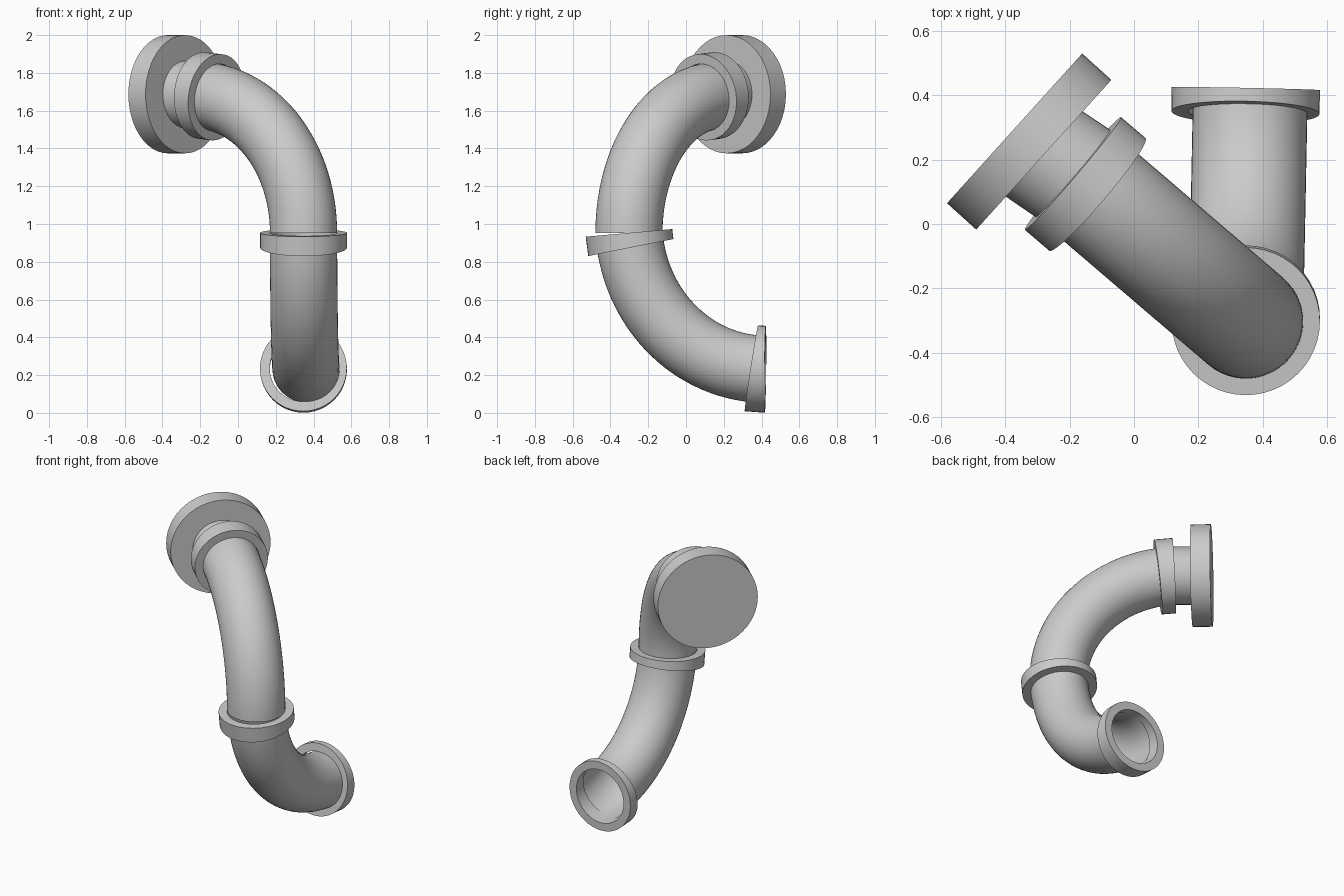
import bpy, bmesh, math
from mathutils import Vector

cube = bpy.data.objects.get("Cube")
if cube:
    bpy.data.objects.remove(cube, do_unlink=True)

SEG = 48        # sides of every round section
PIPE = 0.178    # pipe radius
COLLAR = 0.23   # collar radius

GREY = (0.6, 0.6, 0.6, 1)
metal = bpy.data.materials.new("plain grey")
metal.use_nodes = True
metal.diffuse_color = GREY
metal.node_tree.nodes["Principled BSDF"].inputs["Base Color"].default_value = GREY


def loft(name, sections, side, loop=False, caps=False):
    """Skin round sections (centre, normal, radius) in order."""
    bm = bmesh.new()
    rings = []
    for centre, normal, radius in sections:
        n = Vector(normal).normalized()
        u = Vector(side)
        u = (u - n * u.dot(n)).normalized()
        v = n.cross(u)
        rings.append([bm.verts.new(Vector(centre) + radius * (
            u * math.cos(2 * math.pi * i / SEG) + v * math.sin(2 * math.pi * i / SEG)))
            for i in range(SEG)])
    pairs = list(zip(rings, rings[1:]))
    if loop:
        pairs.append((rings[-1], rings[0]))
    for a, b in pairs:
        for i in range(SEG):
            j = (i + 1) % SEG
            bm.faces.new((a[i], a[j], b[j], b[i]))
    if caps:
        bm.faces.new(rings[0][::-1])
        bm.faces.new(rings[-1])
    if loop or caps:
        bmesh.ops.recalc_face_normals(bm, faces=bm.faces)
    mesh = bpy.data.meshes.new(name)
    bm.to_mesh(mesh)
    bm.free()
    mesh.materials.append(metal)
    ob = bpy.data.objects.new(name, mesh)
    bpy.context.collection.objects.link(ob)
    bpy.ops.object.select_all(action='DESELECT')
    ob.select_set(True)
    bpy.context.view_layer.objects.active = ob
    bpy.ops.object.shade_smooth_by_angle(angle=math.radians(35))
    return ob


def collar(name, c0, n0, c1, n1, side):
    """Wedge-shaped ring between two tilted planes, bored to the pipe."""
    return loft(name, [(c0, n0, COLLAR), (c1, n1, COLLAR),
                       (c1, n1, PIPE), (c0, n0, PIPE)], side, loop=True)


def elbow(origin, along, a, b, up, t0, t1, steps=28):
    """Sections of a bend: starts along up, turns towards along."""
    out = []
    for k in range(steps + 1):
        t = math.radians(t0 + (t1 - t0) * k / steps)
        p = origin + along * a * (1 - math.cos(t)) + up * b * math.sin(t)
        n = along * a * math.sin(t) + up * b * math.cos(t)
        out.append((p, n, PIPE))
    return out


Z = Vector((0, 0, 1))
joint = Vector((0.347, -0.302, 0.953))

# Upper elbow, turning up and away to the wall plate
d = Vector((-0.760, 0.650, 0))
side = d.cross(Z)
upper = elbow(joint, d, 0.745, 0.728, Z, 0, 87)
loft("upper_elbow", upper, side)

# Collar at the end of the upper elbow
back = upper[-1][0]
front = back - d * 0.10 - Z * 0.009
collar("upper_collar", front, d + Z * 0.115, back, d + Z * 0.05, side)

# Straight neck and solid wall plate
pn = Vector((-0.742, 0.670, 0))
inner = Vector((-0.28, 0.215, 1.687))
outer = inner + pn * 0.122
loft("neck", [(back, d + Z * 0.05, PIPE), (inner + pn * 0.02, pn, PIPE)], side)
loft("wall_plate", [(inner, pn, 0.313), (outer, pn, 0.313)], pn.cross(Z), caps=True)

# Lower elbow, turning from the joint to the back
e = Vector((0.02, 1, 0)).normalized()
lower = elbow(Vector((0.347, -0.304, 1.012)), e, 0.729, 0.781, -Z, 4.6, 85.5)
loft("lower_elbow", lower, e.cross(Z))

# Collar at the joint
collar("middle_collar", joint, (0, -0.088, 1),
       (0.347, -0.292, 0.875), (0, -0.2, 1), (1, 0, 0))

# Open flange at the lower end
collar("outlet_flange", (0.346, 0.346, 0.236), (0.02, 1, -0.155),
       (0.347, 0.42, 0.231), (0.02, 1, -0.011), (1, 0, 0))
